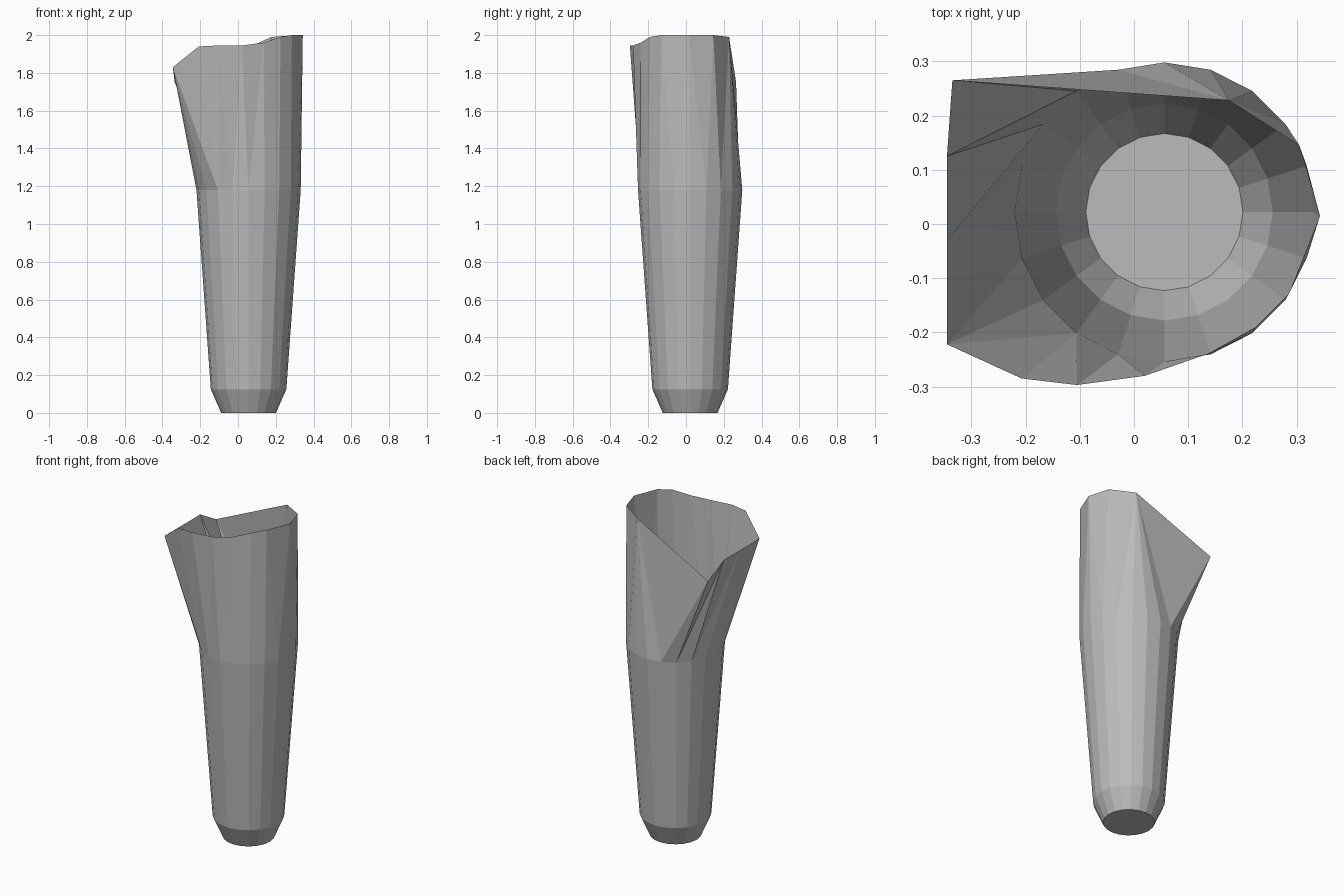
import bpy, bmesh
from math import cos, sin, tau

cube = bpy.data.objects.get("Cube")
if cube:
    bpy.data.objects.remove(cube, do_unlink=True)

SIDES = 20
AXIS_X, AXIS_Y = 0.056, 0.022

# Plain grey for the whole sleeve
grey = bpy.data.materials.new("plain grey")
grey.use_nodes = True
colour = (0.5, 0.5, 0.5, 1)
grey.diffuse_color = colour
grey.node_tree.nodes["Principled BSDF"].inputs["Base Color"].default_value = colour

bm = bmesh.new()


def ring(radius, z):
    return [bm.verts.new((AXIS_X + radius * cos(tau * i / SIDES),
                          AXIS_Y + radius * sin(tau * i / SIDES), z))
            for i in range(SIDES)]


# Tapered tube, closed by a disc at the foot
rings = [ring(r, z) for r, z in ((0.145, 0), (0.2, 0.125), (0.276, 1.18))]
bm.faces.new(rings[0][::-1])
for low, high in zip(rings, rings[1:]):
    for i in range(SIDES):
        j = (i + 1) % SIDES
        bm.faces.new((low[i], low[j], high[j], high[i]))

# Uneven open rim: point, then the tube corner where the next rim point takes over
rim_points = [
    ((0.343, 0.015, 2.0), 1), ((0.305, 0.145, 2.0), 2),
    ((0.175, 0.228, 1.99), 6), ((-0.335, 0.265, 1.75), 7),
    ((-0.345, 0.125, 1.83), 8), ((-0.345, -0.03, 1.83), 9),
    ((-0.345, -0.222, 1.83), 13), ((-0.207, -0.285, 1.94), 13),
    ((-0.105, -0.297, 1.945), 14), ((0.02, -0.28, 1.945), 15),
    ((0.135, -0.24, 1.96), 17), ((0.225, -0.19, 1.99), 18),
    ((0.285, -0.13, 2.0), 19),
]
top = rings[-1]
rim = [bm.verts.new(p) for p, _ in rim_points]
start = rim_points[-1][1] - SIDES
for n, (_, end) in enumerate(rim_points):
    for i in range(start, end):
        bm.faces.new((top[i % SIDES], top[(i + 1) % SIDES], rim[n]))
    bm.faces.new((top[end % SIDES], rim[(n + 1) % len(rim)], rim[n]))
    start = end

mesh = bpy.data.meshes.new("sleeve")
bm.to_mesh(mesh)
bm.free()
mesh.materials.append(grey)
sleeve = bpy.data.objects.new("sleeve", mesh)
bpy.context.collection.objects.link(sleeve)
